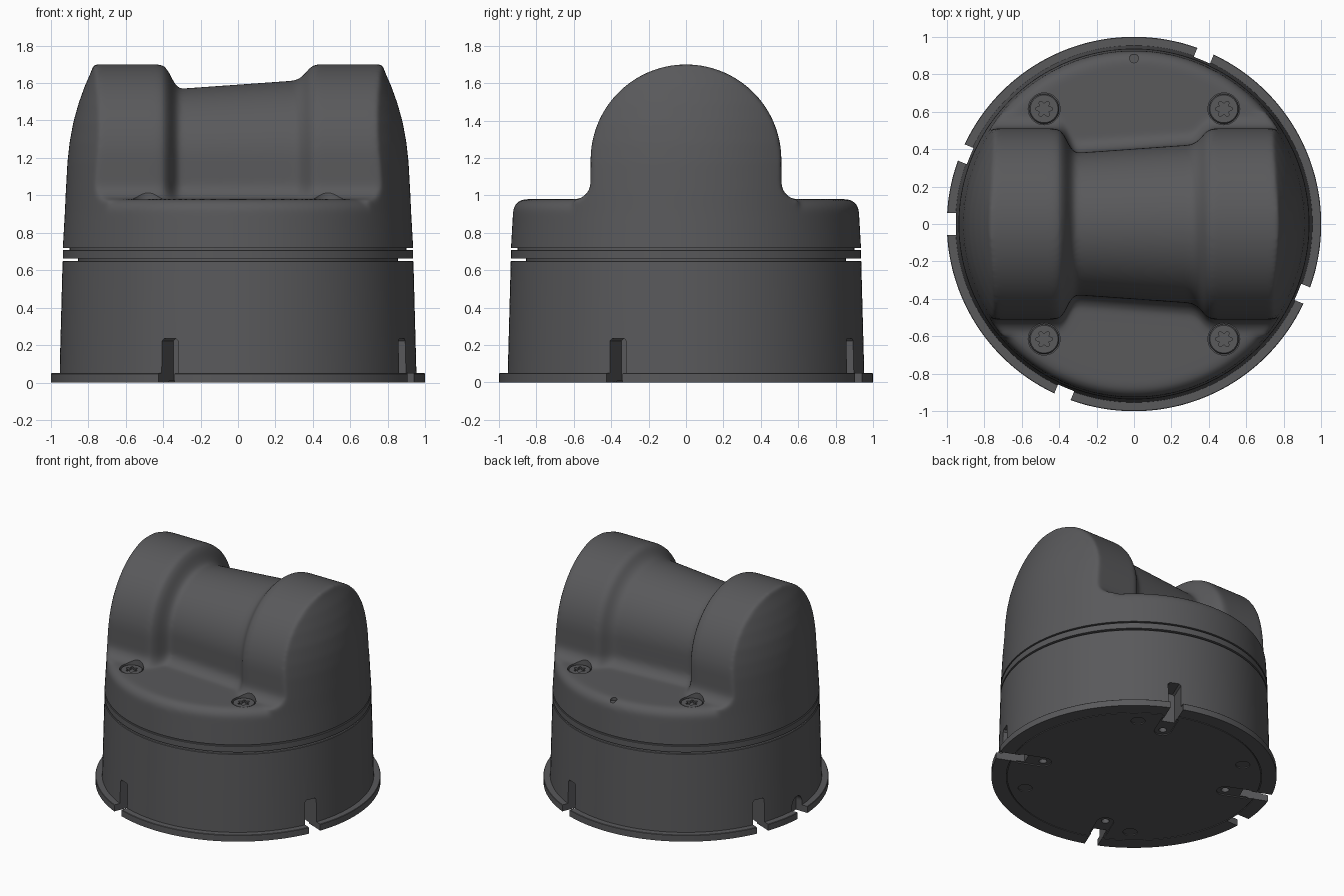
import bpy, bmesh
from math import pi, cos, sin, radians
from mathutils import Matrix

if "Cube" in bpy.data.objects:
    bpy.data.objects.remove(bpy.data.objects["Cube"])

grey = bpy.data.materials.new("dark_grey")
grey.diffuse_color = (0.1, 0.1, 0.105, 1)
grey.use_nodes = True
grey.node_tree.nodes["Principled BSDF"].inputs["Base Color"].default_value = grey.diffuse_color


def make(name, bm, helper=False):
    bmesh.ops.recalc_face_normals(bm, faces=bm.faces)
    me = bpy.data.meshes.new(name)
    bm.to_mesh(me)
    bm.free()
    ob = bpy.data.objects.new(name, me)
    bpy.context.collection.objects.link(ob)
    me.materials.append(grey)
    ob.hide_render = helper
    return ob


def revolve(name, profile, steps=144, helper=False):
    bm = bmesh.new()
    vs = [bm.verts.new((r, 0, z)) for r, z in profile]
    es = [bm.edges.new(p) for p in zip(vs, vs[1:])]
    bmesh.ops.spin(bm, geom=vs + es, axis=(0, 0, 1), cent=(0, 0, 0),
                   angle=2 * pi, steps=steps)
    bmesh.ops.remove_doubles(bm, verts=bm.verts, dist=1e-5)
    return make(name, bm, helper)


def prism(bm, pts, z0, z1, m=Matrix()):
    rings = [[bm.verts.new(m @ Matrix.Translation((x, y, z)).translation) for x, y in pts]
             for z in (z0, z1)]
    n = len(pts)
    bm.faces.new(rings[0])
    bm.faces.new(rings[1])
    for i in range(n):
        j = (i + 1) % n
        bm.faces.new((rings[0][i], rings[0][j], rings[1][j], rings[1][i]))


def circle(cx, cy, r, n=32):
    return [(cx + r * cos(2 * pi * i / n), cy + r * sin(2 * pi * i / n)) for i in range(n)]


def rect(x0, x1, y0, y1):
    return [(x0, y0), (x1, y0), (x1, y1), (x0, y1)]


def boolean(ob, other, op):
    mod = ob.modifiers.new(op, 'BOOLEAN')
    mod.object, mod.operation, mod.solver = other, op, 'EXACT'


def bake(ob, helpers=()):
    deps = bpy.context.evaluated_depsgraph_get()
    me = bpy.data.meshes.new_from_object(ob.evaluated_get(deps))
    ob.modifiers.clear()
    ob.data = me
    for h in helpers:
        bpy.data.objects.remove(h)


def smooth(ob, angle=35):
    bpy.ops.object.select_all(action='DESELECT')
    ob.select_set(True)
    bpy.context.view_layer.objects.active = ob
    bpy.ops.object.shade_smooth_by_angle(angle=radians(angle))


# Hump: arched section with flared foot, swept along x with a waist
def section(r):
    foot = [(r + .09, .85)]
    foot += [(r + .09 - .09 * sin(a), 1.067 - .09 * cos(a))
             for a in [pi / 2 * i / 6 for i in range(7)]]
    arc = [(r * cos(pi * i / 64), 1.19 + r * sin(pi * i / 64)) for i in range(65)]
    return foot + arc + [(-y, z) for y, z in reversed(foot)]


waist = [(-1, .51), (-.425, .51), (-.395, .502), (-.37, .47), (-.345, .42), (-.325, .389),
         (-.305, .38), (.3, .423), (.325, .432), (.35, .452), (.385, .493), (.415, .51), (1, .51)]
bm = bmesh.new()
rings = [[bm.verts.new((x, y, z)) for y, z in section(r)] for x, r in waist]
for a, b in zip(rings, rings[1:]):
    for i in range(len(a)):
        j = (i + 1) % len(a)
        bm.faces.new((a[i], a[j], b[j], b[i]))
bm.faces.new(rings[0])
bm.faces.new(rings[-1])
cover = make("upper_cover", bm)

# Hump trimmed by the dome, joined to the round deck, then softened
dome = revolve("dome_trim", [(0, .7), (.937, .7), (.925, .91), (.92, 1.02), (.911, 1.18),
               (.90, 1.28), (.88, 1.39), (.852, 1.49), (.82, 1.58), (.785, 1.66),
               (.765, 1.72), (0, 1.72)], helper=True)
deck = revolve("deck", [(0, .6), (.943, .6), (.937, .7), (.925, .91)]
               + [(.855 + .07 * cos(a), .91 + .07 * sin(a))
                  for a in [pi / 2 * i / 8 for i in range(1, 9)]] + [(0, .98)], helper=True)
boolean(cover, dome, 'INTERSECT')
boolean(cover, deck, 'UNION')
rm = cover.modifiers.new("blend", 'REMESH')
rm.mode, rm.voxel_size = 'VOXEL', .012
sm = cover.modifiers.new("soften", 'SMOOTH')
sm.factor, sm.iterations = .5, 14
bake(cover, (dome, deck))

# Screw pockets, small rear dimple and flat underside of the cover
spots = [(sx * .48, sy * .615) for sx in (-1, 1) for sy in (-1, 1)]
bm = bmesh.new()
prism(bm, rect(-1.2, 1.2, -1.2, 1.2), .3, .718)
for x, y in spots:
    prism(bm, circle(x, y, .085, 40), .955, 1.15)
prism(bm, circle(0, .885, .024, 16), .955, 1.1)
cut = make("cover_cutter", bm, True)
boolean(cover, cut, 'DIFFERENCE')
bake(cover, (cut,))
cover.data.materials.clear()
cover.data.materials.append(grey)
smooth(cover)

# Screws with six-lobed sockets
for k, (x, y) in enumerate(spots):
    screw = revolve("screw_%d" % (k + 1), [(0, .93), (.08, .93), (.08, .966), (.074, .974),
                    (0, .974)], 40)
    lobes = [(r * cos(a), r * sin(a)) for a, r in
             [(2 * pi * i / 48, .037 + .009 * cos(6 * 2 * pi * i / 48)) for i in range(48)]]
    bm = bmesh.new()
    prism(bm, lobes, .95, 1.0)
    cut = make("socket_cutter", bm, True)
    boolean(screw, cut, 'DIFFERENCE')
    bake(screw, (cut,))
    screw.location = (x, y, 0)
    smooth(screw)

# Base: flange, tapered wall, seal groove, ring and inner spigot
base = revolve("base", [(0, 0), (.89, 0), (.89, .006), (.896, .006), (.896, 0), (1, 0), (1, .047),
               (.997, .05), (.953, .05), (.937, .646), (.933, .65), (.855, .65), (.855, .662),
               (.936, .662), (.936, .706), (.933, .709), (.9, .709), (.9, .73), (0, .73)])

# Cutters under the base: tall slots, shallow tracks, pin holes
slots, tracks, pins = bmesh.new(), bmesh.new(), bmesh.new()
for k in range(4):
    m = Matrix.Rotation(radians(67.5 + 90 * k), 4, 'Z')
    side = Matrix.Rotation(pi / 2, 4, 'Y')
    upright = m @ Matrix(((0, 0, 1, 0), (1, 0, 0, 0), (0, 1, 0, 0), (0, 0, 0, 1)))
    prism(slots, [(-.047, -.1), (.047, -.1), (.047, .222), (.034, .235), (-.034, .235),
                  (-.047, .222)], .79, 1.1, upright)
    end = [(.67 + .06 * cos(a), .06 * sin(a)) for a in [pi / 2 + pi * i / 12 for i in range(13)]]
    prism(tracks, end + [(.85, -.06), (.85, .06)], -.1, .008, m)
    prism(pins, circle(.67, 0, .028, 20), -.1, .06, m)
# round-topped key notch on the left
upright = Matrix.Rotation(pi, 4, 'Z') @ Matrix(((0, 0, 1, 0), (1, 0, 0, 0), (0, 1, 0, 0), (0, 0, 0, 1)))
arch = [(.06 * cos(pi * i / 16), .08 + .06 * sin(pi * i / 16)) for i in range(17)]
prism(slots, [(-.06, -.1), (.06, -.1)] + arch, .9, 1.1, upright)
# screw ends under the base
for x, y in spots:
    prism(pins, circle(x, y, .05, 24), -.1, .008)
cuts = [make(n, b, True) for n, b in
        (("slot_cutter", slots), ("track_cutter", tracks), ("pin_cutter", pins))]
for c in cuts:
    boolean(base, c, 'DIFFERENCE')
bake(base, cuts)
smooth(base)
